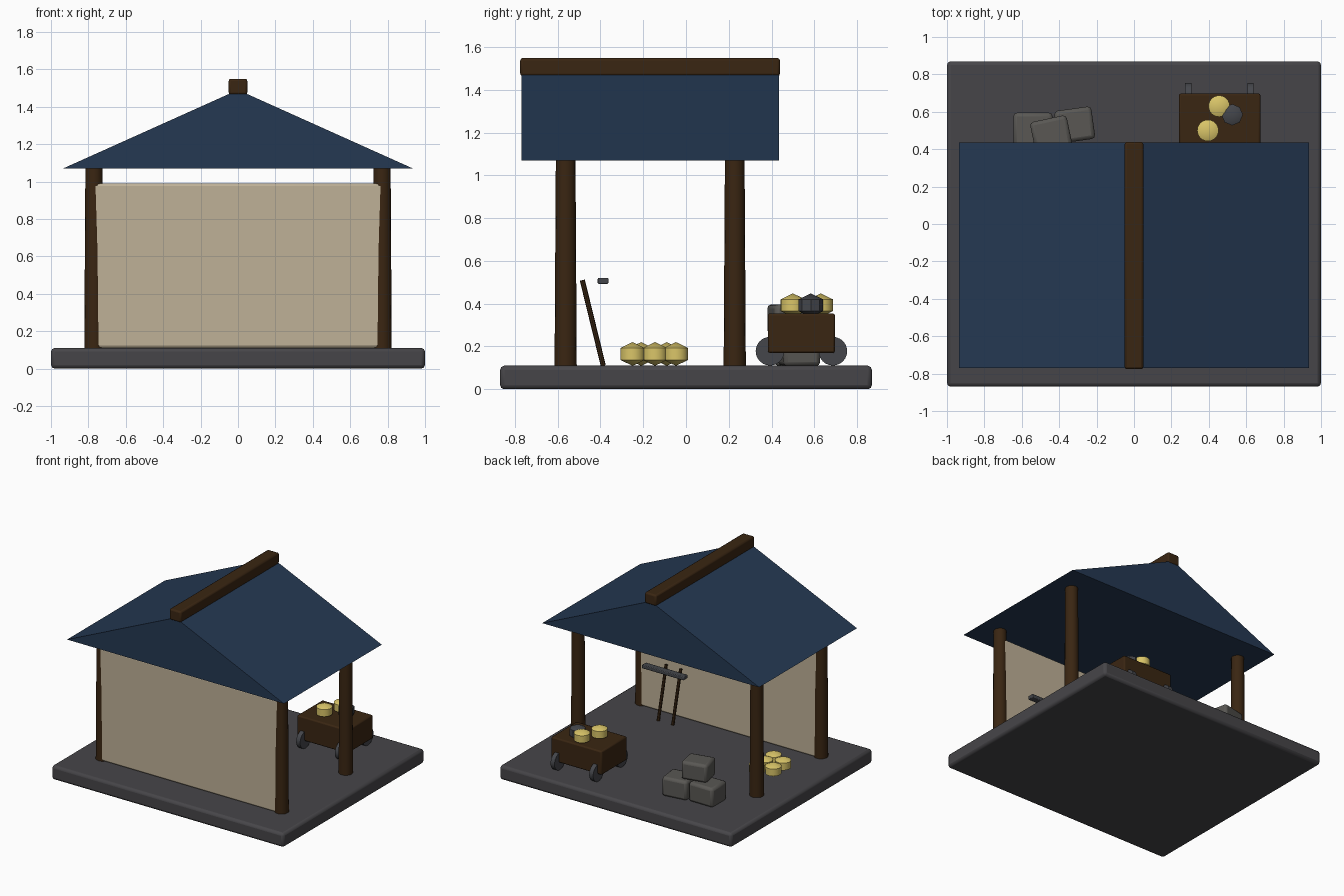
import bpy, bmesh, math
from mathutils import Vector

cube = bpy.data.objects.get("Cube")
if cube:
    bpy.data.objects.remove(cube, do_unlink=True)


def material(name, rgb):
    m = bpy.data.materials.new(name)
    m.use_nodes = True
    colour = (*rgb, 1)
    m.diffuse_color = colour
    m.node_tree.nodes["Principled BSDF"].inputs["Base Color"].default_value = colour
    return m


SLATE = material("dark_floor_stone", (.062, .060, .066))
WOOD = material("dark_wood", (.042, .019, .006))
ROOF = material("blue_roof", (.018, .040, .085))
PLASTER = material("tan_plaster", (.52, .44, .31))
ROCK = material("grey_block", (.10, .096, .088))
METAL = material("dark_metal", (.058, .061, .070))
YELLOW = material("yellow_produce", (.70, .56, .14))


def finish(obj, name, mat):
    obj.name = name
    obj.data.materials.append(mat)
    bpy.ops.object.shade_smooth_by_angle(angle=math.radians(35))
    return obj


def box(name, mat, centre, size, bevel=0.0, turn=0):
    bpy.ops.mesh.primitive_cube_add(size=1, location=centre)
    obj = bpy.context.object
    obj.scale = size
    bpy.ops.object.transform_apply(location=False, rotation=False, scale=True)
    obj.rotation_euler.z = math.radians(turn)
    finish(obj, name, mat)
    if bevel:
        mod = obj.modifiers.new("rounded edges", "BEVEL")
        mod.width, mod.segments = bevel, 2
    return obj


def rod(name, mat, start, end, r1, r2, sides=16):
    a, b = Vector(start), Vector(end)
    bpy.ops.mesh.primitive_cone_add(vertices=sides, radius1=r1, radius2=r2,
                                    depth=(b - a).length, location=(a + b) / 2)
    obj = bpy.context.object
    obj.rotation_euler = (b - a).to_track_quat("Z", "Y").to_euler()
    return finish(obj, name, mat)


def ball(name, mat, centre, segments=24):
    bpy.ops.mesh.primitive_uv_sphere_add(segments=segments, ring_count=3,
                                         radius=.066, location=centre)
    bpy.context.object.scale.z = .84
    return finish(bpy.context.object, name, mat)


# Floor slab, posts and front wall
box("floor_slab", SLATE, (0, 0, .055), (2, 1.74, .11), .02)
for side, x in (("right", -.77), ("left", .77)):
    for end, y in (("front", -.563), ("back", .228)):
        rod(f"{side}_{end}_post", WOOD, (x, y, .10), (x, y, 1.075), .052, .046)
box("front_wall", PLASTER, (0, -.563, .55), (1.58, .09, .88), .015)

# Closed gable roof, extruded from its triangular profile
bm = bmesh.new()
profile = [bm.verts.new((x, -.77, z)) for x, z in ((-.935, 1.07), (.935, 1.07), (0, 1.49))]
face = bm.faces.new(profile)
extruded = bmesh.ops.extrude_face_region(bm, geom=[face])["geom"]
bmesh.ops.translate(bm, vec=(0, 1.205, 0),
                    verts=[v for v in extruded if isinstance(v, bmesh.types.BMVert)])
bmesh.ops.recalc_face_normals(bm, faces=bm.faces)
mesh = bpy.data.meshes.new("gable_roof")
bm.to_mesh(mesh)
bm.free()
mesh.materials.append(ROOF)
bpy.context.collection.objects.link(bpy.data.objects.new("gable_roof", mesh))
box("ridge_beam", WOOD, (0, -.168, 1.507), (.1, 1.215, .085), .012)

# Cart with four wheels and its load
box("cart_body", WOOD, (.458, .54, .262), (.436, .315, .185), .01)
for x in (.29, .623):
    for y in (.393, .687):
        rod("cart_wheel", METAL, (x - .017, y, .178), (x + .017, y, .178), .067, .067, 24)
ball("cart_produce", YELLOW, (.455, .63, .393))
ball("cart_produce", YELLOW, (.395, .5, .393))
ball("cart_dark_lump", METAL, (.525, .584, .393), 8)

# Produce on the floor, in two staggered rows
for x, rows in ((-.58, (-.25, -.145, -.047)), (-.69, (-.21, -.09))):
    for y in rows:
        ball("floor_produce", YELLOW, (x, y, .165))

# Stack of blocks
box("left_block", ROCK, (-.317, .53, .183), (.2, .175, .15), .02, 8)
box("right_block", ROCK, (-.54, .505, .183), (.21, .18, .15), .02)
box("top_block", ROCK, (-.443, .48, .327), (.2, .17, .14), .02, 12)

# Tools leaning by the wall
for x in (.385, .51):
    rod("tool_handle", WOOD, (x, -.387, .11), (x, -.485, .51), .012, .012, 8)
box("tool_bar", METAL, (.455, -.388, .507), (.36, .05, .028), .005)
